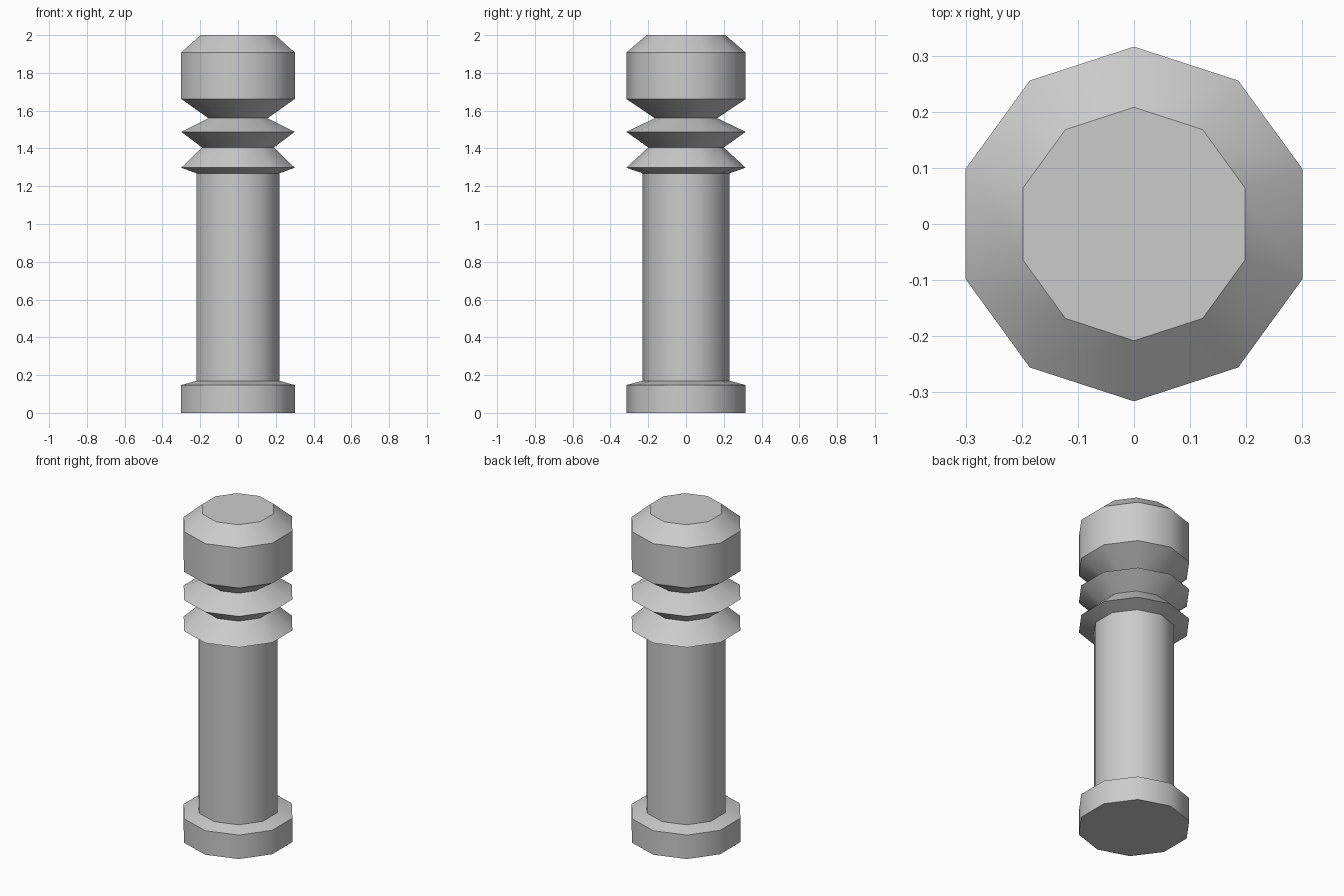
import bpy, bmesh, math

if "Cube" in bpy.data.objects:
    bpy.data.objects.remove(bpy.data.objects["Cube"])

SIDES = 10
# Half-profile of the post: (corner radius, height)
PROFILE = [
    (0.316, 0.0), (0.316, 0.147), (0.23, 0.17),        # foot
    (0.23, 1.268),                                     # shaft
    (0.316, 1.298), (0.20, 1.405),                     # lower ring
    (0.316, 1.488), (0.165, 1.56),                     # upper ring
    (0.316, 1.662), (0.316, 1.908), (0.208, 2.0),      # head
]


def lathe(name, profile, sides):
    bm = bmesh.new()
    rings = []
    for r, z in profile:
        # a corner points along +y and -y
        angles = [math.pi / 2 + 2 * math.pi * i / sides for i in range(sides)]
        rings.append([bm.verts.new((r * math.cos(a), r * math.sin(a), z)) for a in angles])
    for low, high in zip(rings, rings[1:]):
        for i in range(sides):
            j = (i + 1) % sides
            bm.faces.new((low[i], low[j], high[j], high[i]))
    # flat end caps
    bm.faces.new(rings[0][::-1])
    bm.faces.new(rings[-1])
    bmesh.ops.recalc_face_normals(bm, faces=bm.faces)
    mesh = bpy.data.meshes.new(name)
    bm.to_mesh(mesh)
    bm.free()
    obj = bpy.data.objects.new(name, mesh)
    bpy.context.collection.objects.link(obj)
    return obj


post = lathe("bollard_post", PROFILE, SIDES)

# Blend around the post, keep the horizontal edges crisp
bpy.context.view_layer.objects.active = post
post.select_set(True)
bpy.ops.object.shade_smooth_by_angle(angle=math.radians(40))
